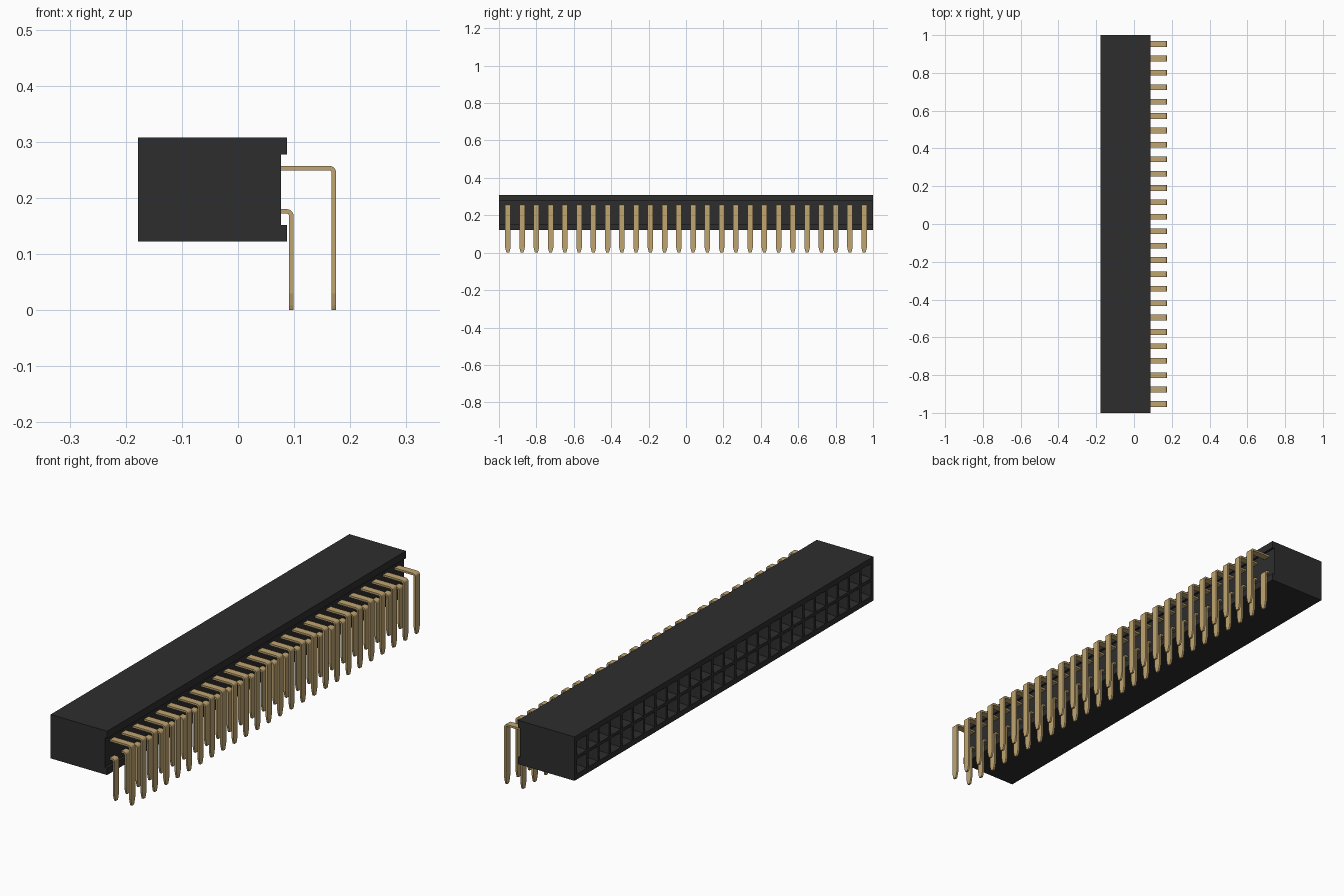
import bpy, bmesh, math

cube = bpy.data.objects.get("Cube")
if cube:
    bpy.data.objects.remove(cube, do_unlink=True)

COUNT, PITCH = 26, 0.0762            # contacts per row and their spacing
FIRST_Y = -PITCH * (COUNT - 1) / 2
ROW_Z = (0.177, 0.253)               # heights of the two contact rows
X0, X1, SLOT_X = -0.178, 0.087, 0.077
Z0, Z1 = 0.122, 0.308


def material(name, rgb, roughness):
    m = bpy.data.materials.new(name)
    m.use_nodes = True
    m.diffuse_color = (*rgb, 1)
    b = m.node_tree.nodes["Principled BSDF"]
    b.inputs["Base Color"].default_value = (*rgb, 1)
    b.inputs["Roughness"].default_value = roughness
    return m


black = material("black plastic", (0.027, 0.027, 0.027), 0.6)
gold = material("gold plating", (0.53, 0.375, 0.165), 0.4)


def make_object(name, bm, mat):
    bmesh.ops.recalc_face_normals(bm, faces=bm.faces)
    mesh = bpy.data.meshes.new(name)
    bm.to_mesh(mesh)
    bm.free()
    mesh.materials.append(mat)
    ob = bpy.data.objects.new(name, mesh)
    bpy.context.collection.objects.link(ob)
    return ob


def build_housing():
    bm = bmesh.new()
    # Mating face: a grid with one square cell per socket and a thin margin
    ys = [-1] + [FIRST_Y + PITCH * (i - 0.5) for i in range(COUNT + 1)] + [1]
    zmid = sum(ROW_Z) / 2
    zs = [Z0, zmid - PITCH, zmid, zmid + PITCH, Z1]
    grid = [[bm.verts.new((X0, y, z)) for z in zs] for y in ys]
    cells = []
    for i in range(len(ys) - 1):
        for j in range(len(zs) - 1):
            f = bm.faces.new((grid[i][j], grid[i][j + 1],
                              grid[i + 1][j + 1], grid[i + 1][j]))
            if 1 <= i <= COUNT and j in (1, 2):
                cells.append(f)
    bm.normal_update()
    # Each socket: flat rim, lead-in funnel, then a deep square well
    bmesh.ops.inset_individual(bm, faces=cells, thickness=0.009)
    bmesh.ops.inset_individual(bm, faces=cells, thickness=0.011, depth=-0.014)
    bmesh.ops.inset_individual(bm, faces=cells, thickness=0.0005, depth=-0.12)

    # Outer shell, with the shallow slot along the pin side
    side = [(X1, Z0), (X1, 0.152), (SLOT_X, 0.152),
            (SLOT_X, 0.277), (X1, 0.277), (X1, Z1)]
    ends = []
    for column, y in ((grid[0], -1), (grid[-1], 1)):
        tail = [bm.verts.new((x, y, z)) for x, z in side]
        bm.faces.new(tail + column[::-1])
        ends.append(tail)
    for k in range(len(side) - 1):
        bm.faces.new((ends[0][k], ends[0][k + 1], ends[1][k + 1], ends[1][k]))
    for k, j in ((0, 0), (-1, -1)):
        bm.faces.new([ends[0][k]] + [col[j] for col in grid] + [ends[1][k]])
    return make_object("socket_housing", bm, black)


def build_pins(name, x, z, width=0.03, t=0.008, r=0.008):
    """Row of flat right-angle pins; x and z are the leg and arm centrelines."""
    # Stations: centre x, centre z, normal direction, width
    st = [(0.06, z, math.pi / 2, width)]
    for k in range(6):
        a = math.pi / 2 * (1 - k / 5)
        st.append((x - r + r * math.cos(a), z - r + r * math.sin(a), a, width))
    st += [(x, 0.03, 0, width), (x, 0.008, 0, width * 0.65),
           (x, 0, 0, width * 0.45)]
    bm = bmesh.new()
    rings = []
    for px, pz, a, w in st:
        nx, nz = math.cos(a) * t / 2, math.sin(a) * t / 2
        rings.append([bm.verts.new((px + s * nx, FIRST_Y + e * w / 2, pz + s * nz))
                      for s, e in ((1, -1), (1, 1), (-1, 1), (-1, -1))])
    for a, b in zip(rings, rings[1:]):
        for k in range(4):
            n = (k + 1) % 4
            bm.faces.new((a[k], a[n], b[n], b[k]))
    bm.faces.new(rings[0])
    bm.faces.new(rings[-1])
    ob = make_object(name, bm, gold)
    arr = ob.modifiers.new("row", 'ARRAY')
    arr.count = COUNT
    arr.use_relative_offset = False
    arr.use_constant_offset = True
    arr.constant_offset_displace = (0, PITCH, 0)
    return ob


build_housing()
build_pins("lower_pin_row", 0.095, 0.176)
build_pins("upper_pin_row", 0.171, 0.253)
